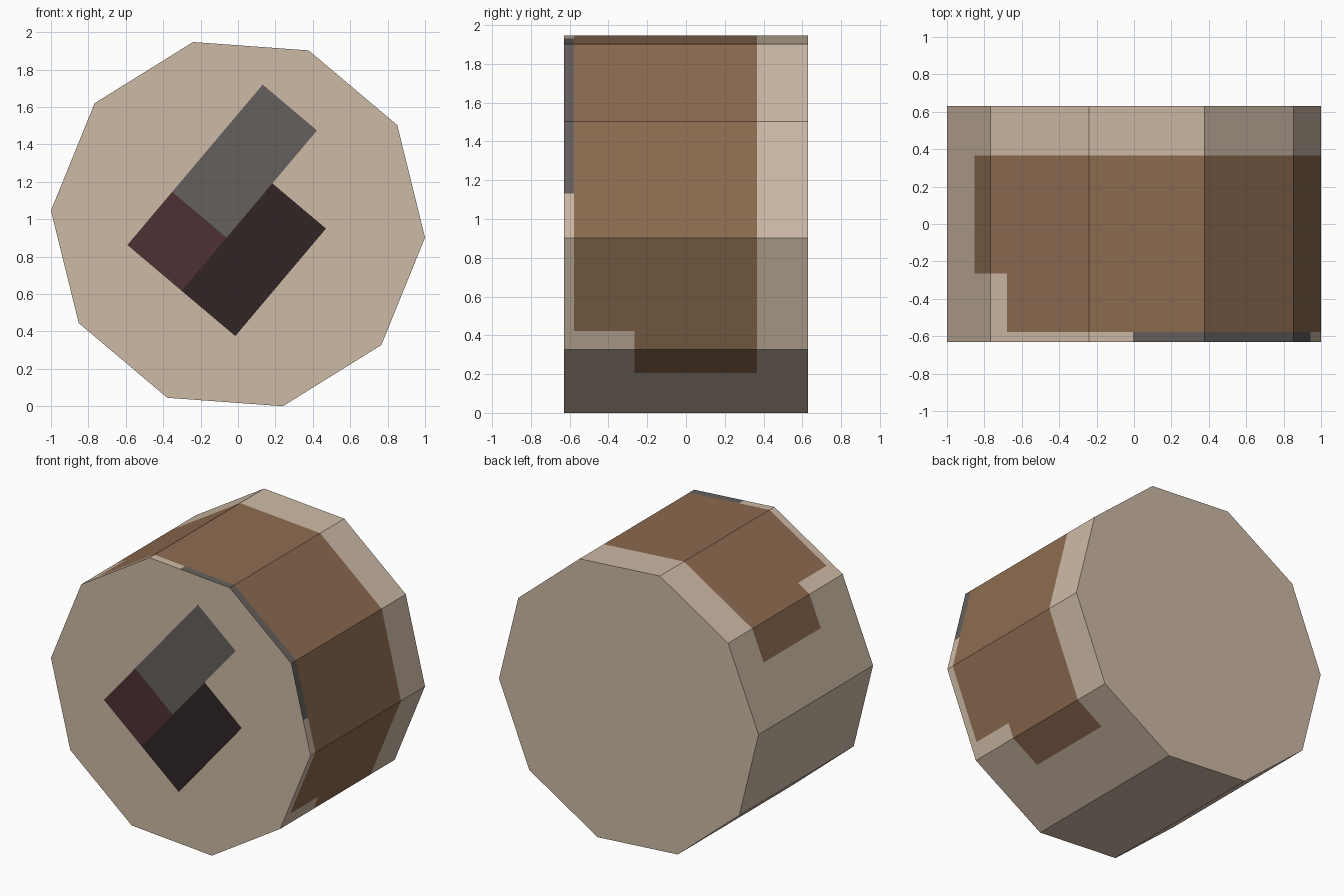
import bpy, bmesh, math
from mathutils import Matrix, Vector

if "Cube" in bpy.data.objects:
    bpy.data.objects.remove(bpy.data.objects["Cube"])

SIDES, RADIUS, HALF = 10, 1.0026, 0.63
TILT = math.radians(49.85)          # direction of the painted pattern


def material(name, rgb):
    lin = [((c / 255 + 0.055) / 1.055) ** 2.4 for c in rgb]
    m = bpy.data.materials.new(name)
    m.diffuse_color = (*lin, 1)
    m.use_nodes = True
    m.node_tree.nodes["Principled BSDF"].inputs["Base Color"].default_value = m.diffuse_color
    return m


MATS = [material("cream", (205, 186, 166)), material("brown", (141, 107, 80)),
        material("grey", (101, 96, 92)), material("dark_red", (79, 49, 51)),
        material("near_black", (49, 37, 37))]
CREAM, BROWN, GREY, RED, BLACK = range(5)

# Ten-sided drum lying along y, pattern axis on local +x
bm = bmesh.new()
rings = []
for y in (-HALF, HALF):
    rings.append([bm.verts.new((RADIUS * math.cos(a), y, RADIUS * math.sin(a)))
                  for a in (math.radians(18 + 36 * k) for k in range(SIDES))])
bm.faces.new(rings[0])
bm.faces.new(rings[1])
for k in range(SIDES):
    j = (k + 1) % SIDES
    bm.faces.new((rings[0][k], rings[0][j], rings[1][j], rings[1][k]))
bmesh.ops.recalc_face_normals(bm, faces=bm.faces[:])


def is_wall(f):
    return abs(f.normal.y) < 0.5


def is_front(f):
    return f.normal.y < -0.5


def angle(f):
    c = f.calc_center_median()
    return math.degrees(math.atan2(c.z, c.x))


def cut(test, co, no):
    faces = [f for f in bm.faces if test(f)]
    geom = set(faces)
    for f in faces:
        geom.update(f.edges)
        geom.update(f.verts)
    bmesh.ops.bisect_plane(bm, geom=list(geom), plane_co=Vector(co),
                           plane_no=Vector(no), dist=1e-5)
    bm.normal_update()


# Cut lines of the wall bands
for y in (-0.577, -0.265, 0.365):
    cut(is_wall, (0, y, 0), (0, 1, 0))
for deg in (40.4, 84.2, 103.2):
    for s in (-1, 1):
        a = math.radians(deg * s)
        cut(lambda f: is_wall(f) and abs(angle(f) - deg * s) < 20,
            (0, 0, 0), (-math.sin(a), 0, math.cos(a)))

# Cut lines of the front mark
for v in (-0.375, 0, 0.38):
    cut(is_front, (0, 0, v), (0, 0, 1))
for u in (-0.467, -0.095, 0.285, 0.655):
    cut(is_front, (u, 0, 0), (1, 0, 0))

# Colour by position
for f in bm.faces:
    c = f.calc_center_median()
    col = CREAM
    if is_wall(f):
        a = abs(angle(f))
        if c.y < -0.577:
            col = GREY if a < 40.4 else CREAM
        elif c.y < 0.365:
            col = BROWN if a < (84.2 if c.y < -0.265 else 103.2) else CREAM
    elif is_front(f):
        if 0 < c.z < 0.38 and -0.467 < c.x < 0.655:
            col = RED if c.x < -0.095 else GREY
        elif -0.375 < c.z < 0 and -0.467 < c.x < 0.285:
            col = BLACK
    f.material_index = col

# Turn the pattern and stand the drum on the ground
bm.transform(Matrix.Rotation(-TILT, 4, 'Y'))
bm.transform(Matrix.Translation((0, 0, -min(v.co.z for v in bm.verts))))

mesh = bpy.data.meshes.new("drum_body")
bm.to_mesh(mesh)
bm.free()
for m in MATS:
    mesh.materials.append(m)
bpy.context.collection.objects.link(bpy.data.objects.new("drum_body", mesh))
